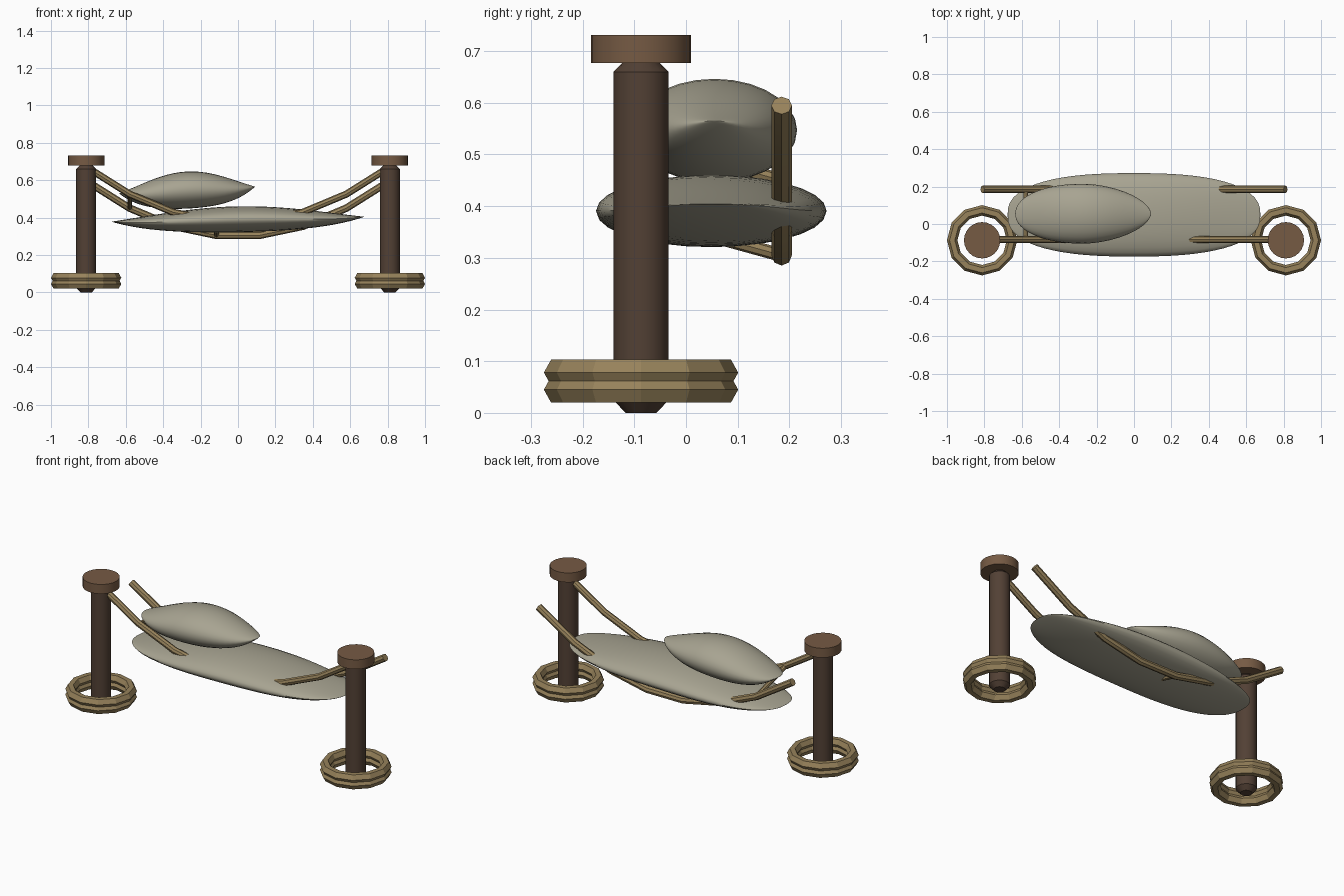
import bpy, bmesh, math
from mathutils import Vector

cube = bpy.data.objects.get("Cube")
if cube:
    bpy.data.objects.remove(cube, do_unlink=True)


def material(name, rgb):
    m = bpy.data.materials.new(name)
    m.use_nodes = True
    color = (*rgb, 1)
    m.diffuse_color = color
    bsdf = next(n for n in m.node_tree.nodes if n.type == 'BSDF_PRINCIPLED')
    bsdf.inputs["Base Color"].default_value = color
    bsdf.inputs["Roughness"].default_value = 0.8
    return m


CLOTH = material("grey cloth", (0.39, 0.37, 0.285))
CAP = material("brown cap wood", (0.18, 0.103, 0.057))
POST = material("dark post wood", (0.085, 0.052, 0.035))
ROPE = material("tan rope", (0.31, 0.225, 0.105))


def finish(name, bm, mat, smooth=None):
    bmesh.ops.recalc_face_normals(bm, faces=bm.faces)
    mesh = bpy.data.meshes.new(name)
    bm.to_mesh(mesh)
    bm.free()
    mesh.materials.append(mat)
    ob = bpy.data.objects.new(name, mesh)
    bpy.context.collection.objects.link(ob)
    if smooth:
        bpy.ops.object.select_all(action='DESELECT')
        ob.select_set(True)
        bpy.context.view_layer.objects.active = ob
        bpy.ops.object.shade_smooth_by_angle(angle=math.radians(smooth))
    return ob


def bridge(bm, a, b):
    n = len(a)
    for i in range(n):
        j = (i + 1) % n
        bm.faces.new((a[i], a[j], b[j], b[i]))


def lathe(name, x, y, profile, sides, mat, closed=False, smooth=None):
    """Spin (radius, height) points; closed profiles make a ring."""
    bm = bmesh.new()
    rings = []
    for r, z in profile:
        rings.append([bm.verts.new((x + r * math.cos(math.tau * i / sides),
                                    y + r * math.sin(math.tau * i / sides), z))
                      for i in range(sides)])
    for a, b in zip(rings, rings[1:]):
        bridge(bm, a, b)
    if closed:
        bridge(bm, rings[-1], rings[0])
    else:
        bm.faces.new(rings[0])
        bm.faces.new(rings[-1])
    return finish(name, bm, mat, smooth)


def tube(name, points, radius, mat, sides=8):
    """Sweep a round section along a path lying in one upright plane."""
    pts = [Vector(p) for p in points]
    side = (pts[-1] - pts[0]).cross(Vector((0, 0, 1))).normalized()
    bm = bmesh.new()
    rings = []
    for i, p in enumerate(pts):
        ahead = pts[min(i + 1, len(pts) - 1)]
        behind = pts[max(i - 1, 0)]
        up = side.cross((ahead - behind).normalized())
        rings.append([bm.verts.new(p + radius * (side * math.cos(math.tau * k / sides)
                                                 + up * math.sin(math.tau * k / sides)))
                      for k in range(sides)])
    for a, b in zip(rings, rings[1:]):
        bridge(bm, a, b)
    bm.faces.new(rings[0])
    bm.faces.new(rings[-1])
    return finish(name, bm, mat, 30)


def lens(name, center, half, tilt, dip, left_power, right_power, mat):
    """Padded lens: sections along x whose thickness fades to a thin edge."""
    cx, cy, cz = center
    a, w, t = half
    bm = bmesh.new()
    rings, steps, sides = [], 32, 28
    for i in range(1, steps):
        s = -math.cos(math.pi * i / steps)
        p = left_power if s < 0 else right_power
        width = w * (1 - abs(s) ** p) ** (1 / p)
        thick = t * (1 - s * s) ** 0.95
        mid = cz + tilt * s - dip * 4 * s * s * (1 - s * s)
        rings.append([bm.verts.new((cx + a * s,
                                    cy + width * math.cos(math.tau * k / sides),
                                    mid + thick * math.sin(math.tau * k / sides)))
                      for k in range(sides)])
    for r1, r2 in zip(rings, rings[1:]):
        bridge(bm, r1, r2)
    for ring, s in ((rings[0], -1), (rings[-1], 1)):
        tip = bm.verts.new((cx + a * s, cy, cz + tilt * s))
        for k in range(sides):
            bm.faces.new((ring[k], ring[(k + 1) % sides], tip))
    return finish(name, bm, mat, 50)


# Posts, caps and stacked base rings
POST_X, FRONT_Y, BACK_Y = 0.812, -0.087, 0.185
for label, sx in (("left", 1), ("right", -1)):
    x = sx * POST_X
    lathe(f"{label}_post", x, FRONT_Y,
          [(0.03, 0), (0.0535, 0.025), (0.0535, 0.66), (0.033, 0.68)], 16, POST, smooth=30)
    lathe(f"{label}_post_cap", x, FRONT_Y,
          [(0.097, 0.677), (0.097, 0.731)], 24, CAP, smooth=30)
    for level, z in (("lower", 0.045), ("upper", 0.078)):
        section = [(0.16 + 0.028 * math.cos(math.tau * k / 6),
                    z + 0.029 * math.sin(math.tau * k / 6)) for k in range(6)]
        lathe(f"{label}_{level}_base_ring", x, FRONT_Y, section, 12, ROPE, closed=True)


# Sagging ropes
def sag(x):
    return 0.299 + 0.451 * x * x


STOPS = [-0.81 + 1.62 * i / 7 for i in range(8)]
DROP = 0.075
tube("front_rope", [(x, FRONT_Y + 0.005, sag(x) + DROP) for x in STOPS], 0.019, ROPE)
tube("back_rope", [(x, BACK_Y, sag(x)) for x in STOPS], 0.02, ROPE)

# Cross ties between the ropes
for label, x in (("head", STOPS[1]), ("middle", STOPS[3])):
    tube(f"{label}_cross_tie", [(x, FRONT_Y, sag(x) + DROP), (x, BACK_Y, sag(x))], 0.013, ROPE)

# Cloth bed and pillow
lens("hammock_bed", (0, 0.049, 0.391), (0.676, 0.223, 0.069), 0.013, 0.008, 2.5, 2.5, CLOTH)
lens("pillow", (-0.272, 0.055, 0.547), (0.363, 0.16, 0.099), 0.018, 0.012, 2.1, 1.75, CLOTH)
